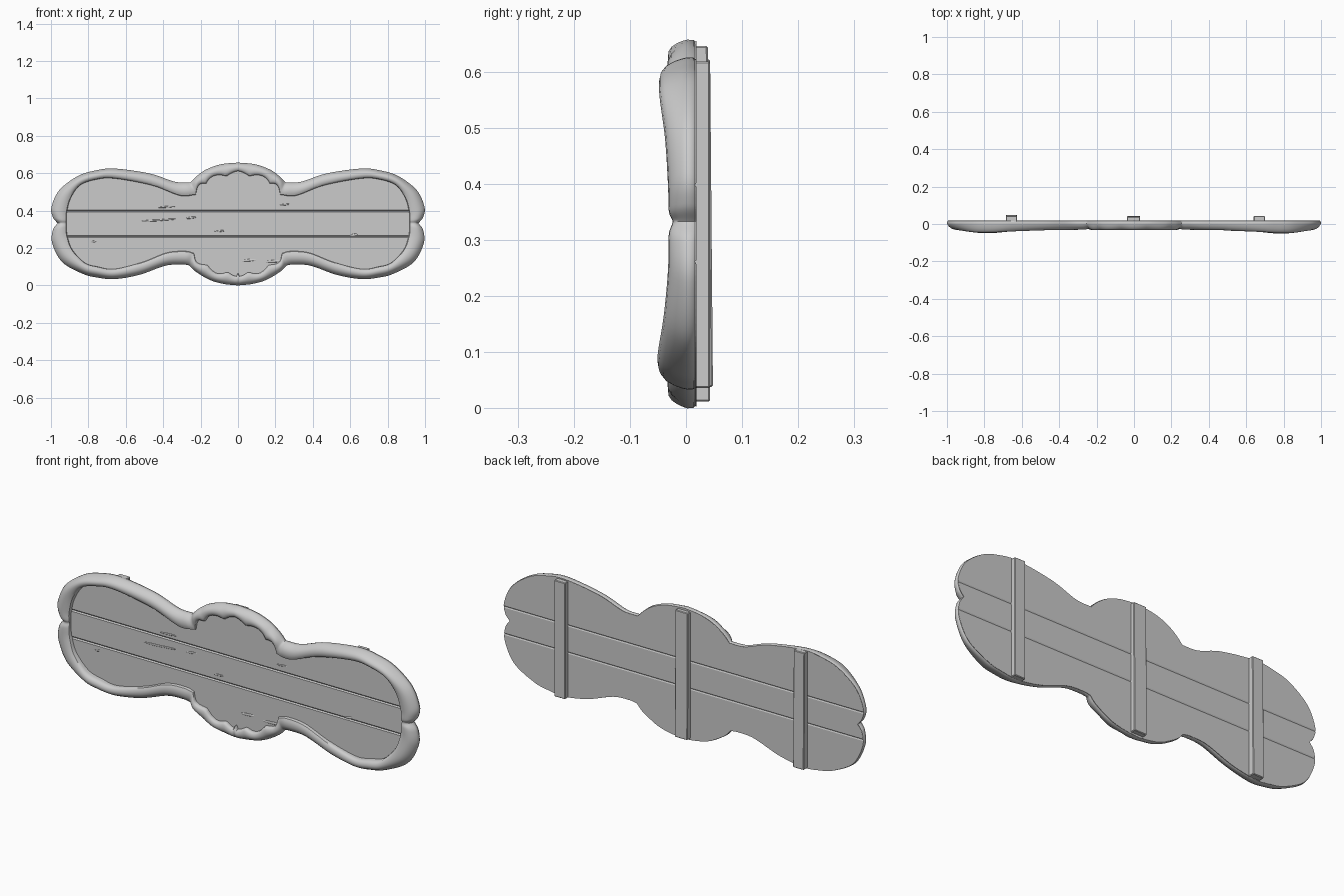
import bpy, bmesh, math, random
from mathutils import Vector

if "Cube" in bpy.data.objects:
    bpy.data.objects.remove(bpy.data.objects["Cube"])

random.seed(4)

# Left half of the frame, split at its creases: outer x, z, inner x, z, front height
CREST_TOP = [(0, .657, 0, .592, .032), (-.09, .648, -.075, .58, .033),
             (-.17, .62, -.15, .555, .033), (-.22, .585, -.195, .525, .033),
             (-.255, .55, -.225, .485, .030)]
LOBE_TOP = [(-.255, .55, -.225, .485, .030), (-.34, .555, -.31, .48, .031),
            (-.47, .598, -.46, .535, .033), (-.66, .625, -.66, .572, .040),
            (-.77, .613, -.76, .566, .046), (-.86, .583, -.845, .535, .045),
            (-.955, .51, -.895, .465, .036), (-.997, .42, -.915, .39, .031),
            (-.99, .365, -.917, .355, .030), (-.965, .333, -.918, .333, .029)]
LOBE_LOW = [(-.965, .333, -.918, .333, .029), (-.99, .295, -.917, .30, .030),
            (-.993, .225, -.91, .255, .031), (-.94, .125, -.885, .19, .038),
            (-.83, .062, -.82, .122, .048), (-.75, .042, -.75, .1, .048),
            (-.66, .034, -.66, .088, .040), (-.53, .056, -.51, .125, .033),
            (-.39, .105, -.38, .175, .031), (-.30, .112, -.28, .183, .030),
            (-.26, .107, -.235, .172, .030)]
CREST_LOW = [(-.26, .107, -.235, .172, .030), (-.225, .073, -.205, .135, .033),
             (-.15, .029, -.135, .095, .033), (-.075, .008, -.07, .075, .033),
             (0, 0, 0, .068, .032)]


def spline(pts, steps=8):
    """Smooth curve through the points, without the last one."""
    p = [Vector(q) for q in pts]
    p = [2 * p[0] - p[1]] + p + [2 * p[-1] - p[-2]]
    out = []
    for i in range(1, len(p) - 2):
        a, b, c, d = p[i - 1:i + 3]
        for s in range(steps):
            t = s / steps
            out.append(.5 * (2 * b + (c - a) * t + (2 * a - 5 * b + 4 * c - d) * t * t
                             + (3 * b - a - 3 * c + d) * t ** 3))
    return out


def scallop(seg, flip=False):
    """Cut scallops into the inner edge of a crest."""
    for i, v in enumerate(seg):
        u = i / len(seg)
        u = 1 - u if flip else u
        k = .30 * abs(math.cos(math.pi * 2.5 * u))
        v[2] += (v[0] - v[2]) * k
        v[3] += (v[1] - v[3]) * k
    return seg


def make_object(name, bm, smooth=None):
    bmesh.ops.recalc_face_normals(bm, faces=bm.faces)
    me = bpy.data.meshes.new(name)
    bm.to_mesh(me)
    bm.free()
    ob = bpy.data.objects.new(name, me)
    bpy.context.collection.objects.link(ob)
    if smooth:
        bpy.ops.object.select_all(action='DESELECT')
        ob.select_set(True)
        bpy.context.view_layer.objects.active = ob
        bpy.ops.object.shade_smooth_by_angle(angle=math.radians(smooth))
    return ob


half = (scallop(spline(CREST_TOP)) + spline(LOBE_TOP) + spline(LOBE_LOW)
        + scallop(spline(CREST_LOW), True) + [Vector(CREST_LOW[-1])])
for v in half:                      # pinch the height at the four creases
    for cx, cz in ((-.255, .55), (-.26, .107), (-.965, .333)):
        v[4] -= .006 * math.exp(-((v[0] - cx) ** 2 + (v[1] - cz) ** 2) / .0003)
mirrored = [Vector((-a, b, -c, d, h * (1.04 if a < -.5 else 1)))
            for a, b, c, d, h in half[-2:0:-1]]
ring = half + mirrored

# Rounded frame: section across the rim (t, share of height, fixed y)
SECTION = [(0, 0, .006), (0, .5, 0), (.04, .78, 0), (.18, .93, 0), (.36, 1, 0),
           (.55, .96, 0), (.72, .8, 0), (.87, .48, 0), (.96, .17, 0),
           (1, 0, .002), (.99, 0, .013), (.95, 0, .016)]
bm = bmesh.new()
rows = [[bm.verts.new((ix + (ox - ix) * t, y - h * k, iz + (oz - iz) * t))
         for t, k, y in SECTION] for ox, oz, ix, iz, h in ring]
for i, row in enumerate(rows):
    nxt = rows[(i + 1) % len(rows)]
    for j in range(len(SECTION)):
        k = (j + 1) % len(SECTION)
        bm.faces.new((row[j], row[k], nxt[k], nxt[j]))
make_object("carved_frame", bm, 45)

# Plank board with two V grooves front and back
FRONT, BACK = -.010, .019
bm = bmesh.new()
face = bm.faces.new([bm.verts.new((ix + (ox - ix) * .96, BACK, iz + (oz - iz) * .96))
                     for ox, oz, ix, iz, h in ring])
res = bmesh.ops.extrude_face_region(bm, geom=[face])
for v in res["geom"]:
    if isinstance(v, bmesh.types.BMVert):
        v.co.y = FRONT
        centre = Vector((v.co.x * .98, FRONT, .33 + (v.co.z - .33) * .95))
        v.co = centre
if not any(f.normal.y > .9 for f in bm.faces):
    bm.normal_update()
bmesh.ops.triangulate(bm, faces=bm.faces[:])
for c in (.262, .398):
    for z in (c - .006, c, c + .006):
        bmesh.ops.bisect_plane(bm, geom=bm.verts[:] + bm.edges[:] + bm.faces[:],
                               plane_co=(0, 0, z), plane_no=(0, 0, 1))
    for v in bm.verts:
        if abs(v.co.z - c) < 1e-4:
            if abs(v.co.y - FRONT) < 1e-4:
                v.co.y += .005
            elif abs(v.co.y - BACK) < 1e-4:
                v.co.y -= .003
make_object("plank_board", bm)

# Raised splinters and knots on the planks
bm = bmesh.new()
for x, z, length in ((-.45, .347, .07), (-.38, .352, .05), (-.25, .362, .03), (-.38, .42, .05),
                     (.25, .432, .03), (-.77, .235, .015), (.2, .13, .06), (.06, .135, .04),
                     (.62, .27, .02), (-.1, .29, .03)):
    r = bmesh.ops.create_icosphere(bm, subdivisions=2, radius=1)["verts"]
    w = random.uniform(.004, .007)
    for v in r:
        v.co = Vector((x + v.co.x * length, FRONT + v.co.y * .003,
                       z + v.co.z * w + v.co.x * .003))
make_object("wood_splinters", bm, 40)

# Three battens on the back: x, width, bottom, top, back y at bottom and top
for name, x, w, z0, z1, y0, y1 in (("batten_left", -.655, .06, .038, .622, .048, .043),
                                   ("batten_centre", -.002, .07, .012, .646, .043, .039),
                                   ("batten_right", .67, .06, .036, .618, .043, .043)):
    bm = bmesh.new()
    bmesh.ops.create_cube(bm, size=1)
    for v in bm.verts:
        low = v.co.z < 0
        v.co = Vector((x + v.co.x * w, (y0 if low else y1) if v.co.y > 0 else .01,
                       z0 if low else z1))
    bmesh.ops.bevel(bm, geom=bm.edges[:], offset=.003, segments=1, affect='EDGES')
    make_object(name, bm)
